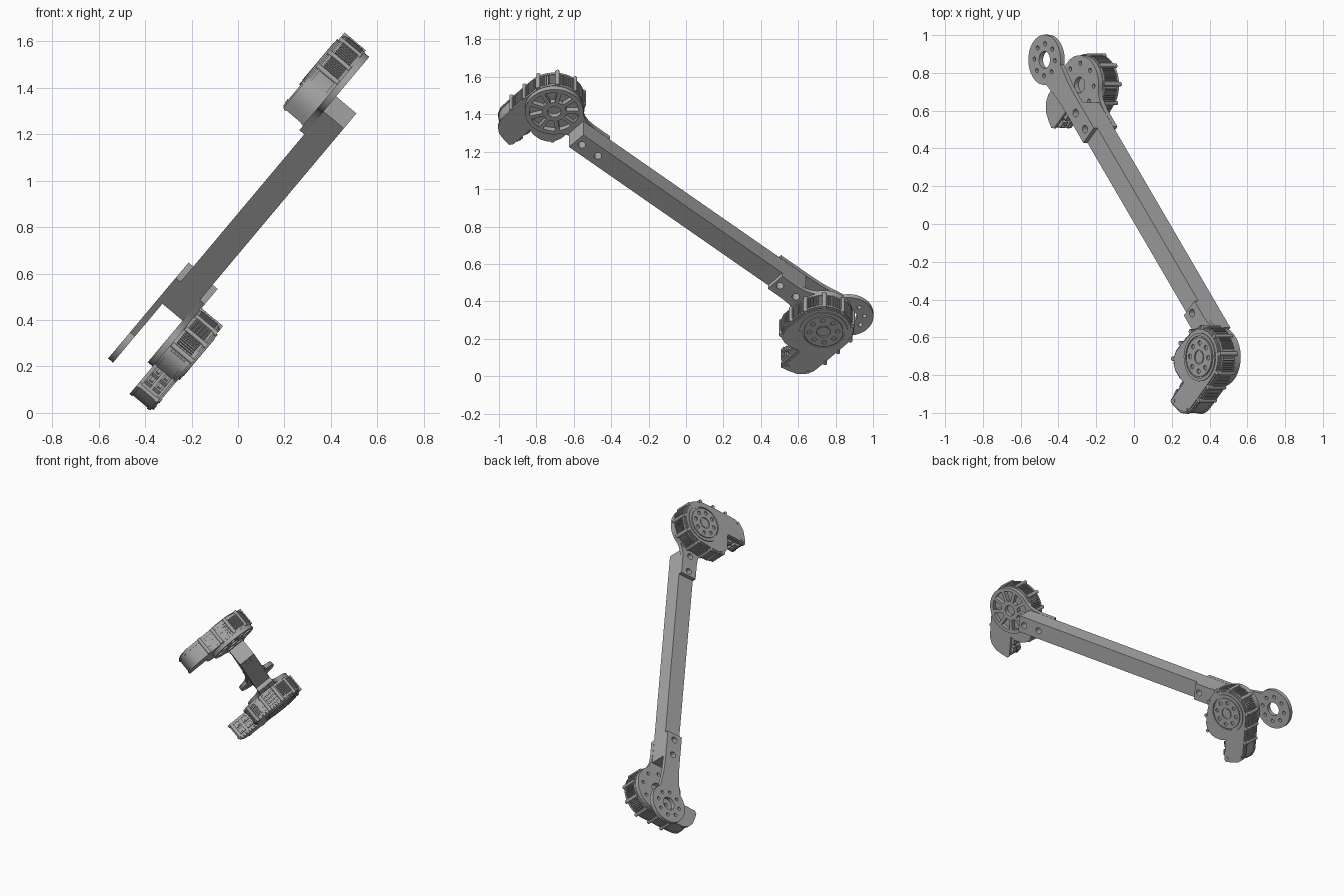
import bpy, bmesh
from math import sin, cos, pi, radians, atan2
from mathutils import Matrix, Vector

if "Cube" in bpy.data.objects:
    bpy.data.objects.remove(bpy.data.objects["Cube"])

grey = bpy.data.materials.new("plain_grey")
grey.use_nodes = True
grey.diffuse_color = (0.4, 0.4, 0.4, 1)
grey.node_tree.nodes["Principled BSDF"].inputs["Base Color"].default_value = (0.4, 0.4, 0.4, 1)

# Arm frame: x along the tube, z along the joint axes
u, y = Vector((cos(radians(50)), 0, sin(radians(50)))), Vector((0, 1, 0))
along = 0.672 * u - 0.741 * y
side = 0.741 * u + 0.672 * y
up = along.cross(side)
ARM = Matrix((along, side, up)).transposed().to_4x4()
ARM.translation = 0.549 * side + 0.495 * up


def finish(name, bm, frame):
    """Turn a bmesh into a smooth-shaded object with sharp edges."""
    bmesh.ops.remove_doubles(bm, verts=bm.verts, dist=0.0001)
    bmesh.ops.recalc_face_normals(bm, faces=bm.faces)
    mesh = bpy.data.meshes.new(name)
    bm.to_mesh(mesh)
    bm.free()
    mesh.materials.clear()
    mesh.materials.append(grey)
    for poly in mesh.polygons:
        poly.use_smooth = True
        poly.material_index = 0
    mesh.set_sharp_from_angle(angle=radians(32))
    obj = bpy.data.objects.new(name, mesh)
    bpy.context.collection.objects.link(obj)
    obj.matrix_world = frame


def plate(name, loops, z0, z1, frame):
    """Extrude an outline, the first loop, with holes, the other loops."""
    curve = bpy.data.curves.new(name, 'CURVE')
    curve.dimensions, curve.fill_mode = '2D', 'BOTH'
    curve.extrude = (z1 - z0) / 2
    for loop in loops:
        spline = curve.splines.new('POLY')
        spline.points.add(len(loop) - 1)
        for point, (px, py) in zip(spline.points, loop):
            point.co = (px, py, 0, 1)
        spline.use_cyclic_u = True
    temp = bpy.data.objects.new(name + "_curve", curve)
    bpy.context.collection.objects.link(temp)
    bpy.context.view_layer.update()
    deps = bpy.context.evaluated_depsgraph_get()
    mesh = bpy.data.meshes.new_from_object(temp.evaluated_get(deps))
    bm = bmesh.new()
    bm.from_mesh(mesh)
    bmesh.ops.translate(bm, verts=bm.verts, vec=(0, 0, (z0 + z1) / 2))
    bpy.data.objects.remove(temp)
    bpy.data.curves.remove(curve)
    bpy.data.meshes.remove(mesh)
    finish(name, bm, frame)


def arc(r, a0, a1, n, cx=0, cy=0):
    return [(cx + r * cos(radians(a0 + (a1 - a0) * i / n)),
             cy + r * sin(radians(a0 + (a1 - a0) * i / n))) for i in range(n + 1)]


def circle(r, cx=0, cy=0, n=24):
    return arc(r, 0, 360 - 360 / n, n - 1, cx, cy)


def bolt_circle(r, count, hole):
    return [circle(hole, x, yy, 12) for x, yy in circle(r, n=count)]


def add_box(bm, x, yy, z, sx, sy, sz, angle=0):
    bmesh.ops.create_cube(bm, size=1, matrix=Matrix.Translation((x, yy, z))
                          @ Matrix.Rotation(angle, 4, 'Z') @ Matrix.Diagonal((sx, sy, sz, 1)))


def add_rod(bm, x, yy, z0, z1, r, n=12):
    bmesh.ops.create_cone(bm, cap_ends=True, segments=n, radius1=r, radius2=r, depth=z1 - z0,
                          matrix=Matrix.Translation((x, yy, (z0 + z1) / 2)))


def offset(loop, d):
    """Move a counter-clockwise outline outwards."""
    out = []
    for i, (px, py) in enumerate(loop):
        ax, ay = loop[i - 1]
        bx, by = loop[(i + 1) % len(loop)]
        n = Vector((by - ay, ax - bx)).normalized()
        out.append((px + n.x * d, py + n.y * d))
    return out


def walk(path, step):
    """Yield evenly spaced points and outward angles along an open path."""
    carry = step / 2
    for a, b in zip(path, path[1:]):
        a, b = Vector(a), Vector(b)
        length = (b - a).length
        d = (b - a) / length
        while carry < length:
            p = a + d * carry
            yield p.x, p.y, atan2(-d.x, d.y)
            carry += step
        carry -= length


def paddle(r, length, join, flare, flip=1):
    """Round head with a flared neck running to a straight strap."""
    top = [(length, 0.058)] + flare
    pts = top + arc(r, join, 360 - join, 36) + [(x, -yy) for x, yy in reversed(top)]
    return [(flip * x, yy) for x, yy in pts]


# Motor housing outline: round body, bulge and offset tail
RIM = [(0.155, -0.17)] + arc(0.155, 0, 180, 28) + [
    (-0.163, -0.07), (-0.163, -0.13), (-0.15, -0.165), (-0.125, -0.19)]
HOUSING = RIM + [(-0.09, -0.205), (-0.04, -0.205), (0, -0.195), (0, -0.335), (0.01, -0.345),
                 (0.05, -0.337), (0.1, -0.322), (0.135, -0.292), (0.153, -0.25)]


def motor(tag, frame):
    plate(tag + "_housing", [HOUSING], 0.085, 0.2, frame)
    # Rims above and below the cooling fins
    plate(tag + "_inner_rim", [offset(HOUSING, 0.005)], 0.085, 0.1, frame)
    plate(tag + "_outer_rim", [offset(HOUSING, 0.005)], 0.182, 0.194, frame)
    plate(tag + "_cover", [offset(HOUSING, -0.008)], 0.2, 0.206, frame)

    # Cooling fins in panels, parted by clamp posts
    fins, posts = bmesh.new(), bmesh.new()
    for i, (x, yy, ang) in enumerate(walk(RIM, 0.0115)):
        if i % 9 == 0:
            add_rod(posts, x + 0.004 * cos(ang), yy + 0.004 * sin(ang), 0.087, 0.206, 0.012)
        else:
            add_box(fins, x, yy, 0.14, 0.018, 0.006, 0.084, ang)
    # Tail screws
    for x, yy in ((0.13, -0.27), (0.025, -0.315)):
        add_rod(posts, x, yy, 0.2, 0.209, 0.01)
    finish(tag + "_fins", fins, frame)
    finish(tag + "_posts", posts, frame)

    # Output hub with bolt holes
    plate(tag + "_hub_ring", [circle(0.128, n=40), circle(0.112, n=40)], 0.204, 0.212, frame)
    plate(tag + "_hub", [circle(0.104, n=40), circle(0.038)] + bolt_circle(0.075, 8, 0.013),
          0.204, 0.214, frame)
    plate(tag + "_hub_centre", [circle(0.03)], 0.204, 0.21, frame)

    # Cable sockets on the inner side of the tail
    sockets = bmesh.new()
    for yy in (-0.235, -0.295):
        for z in (0.12, 0.165):
            add_box(sockets, -0.006, yy, z, 0.03, 0.042, 0.032)
            add_box(sockets, -0.024, yy, z, 0.012, 0.024, 0.016)
    finish(tag + "_sockets", sockets, frame)


def bracket(tag, frame, holes):
    outline = paddle(0.157, 0.35, 35, [(0.24, 0.058), (0.19, 0.063), (0.155, 0.075)], -1)
    screws = [circle(0.021, x, 0, 16) for x in (-0.315, -0.2)]
    plate(tag + "_bracket", [outline] + screws + holes, 0.057, 0.085, frame)


# Square tube with screw holes at both ends
tube_holes = [circle(0.021, x, 0, 16) for x in (-0.295, -0.18, 1.134, 1.249)]
plate("tube", [[(-0.318, -0.057), (1.29, -0.057), (1.29, 0.057), (-0.318, 0.057)]] + tube_holes,
      -0.057, 0.057, ARM)

# Upper motor on a spoked bracket
upper = ARM @ Matrix.Translation((1.449, 0, 0))
pockets = [arc(0.132, a - 15, a + 15, 6) + arc(0.065, a + 11, a - 11, 4) for a in range(0, 360, 40)]
motor("upper_motor", upper)
bracket("upper_motor", upper, pockets + [circle(0.036)])

# Lower motor turned over, on a plain bolted bracket
lower = ARM @ Matrix.Translation((-0.495, 0, 0)) @ Matrix.Rotation(pi, 4, 'Y')
motor("lower_motor", lower)
bracket("lower_motor", lower, bolt_circle(0.115, 8, 0.012) + [circle(0.042)])

# Open joint plate opposite the lower motor
fork = ARM @ Matrix.Translation((-0.675, 0, 0))
fork_outline = paddle(0.133, 0.54, 36, [(0.32, 0.058), (0.25, 0.06), (0.19, 0.066), (0.145, 0.074)])
plate("joint_plate", [fork_outline, circle(0.045)] + bolt_circle(0.085, 8, 0.012)
      + [circle(0.021, x, 0, 16) for x in (0.38, 0.495)], 0.056, 0.084, fork)
